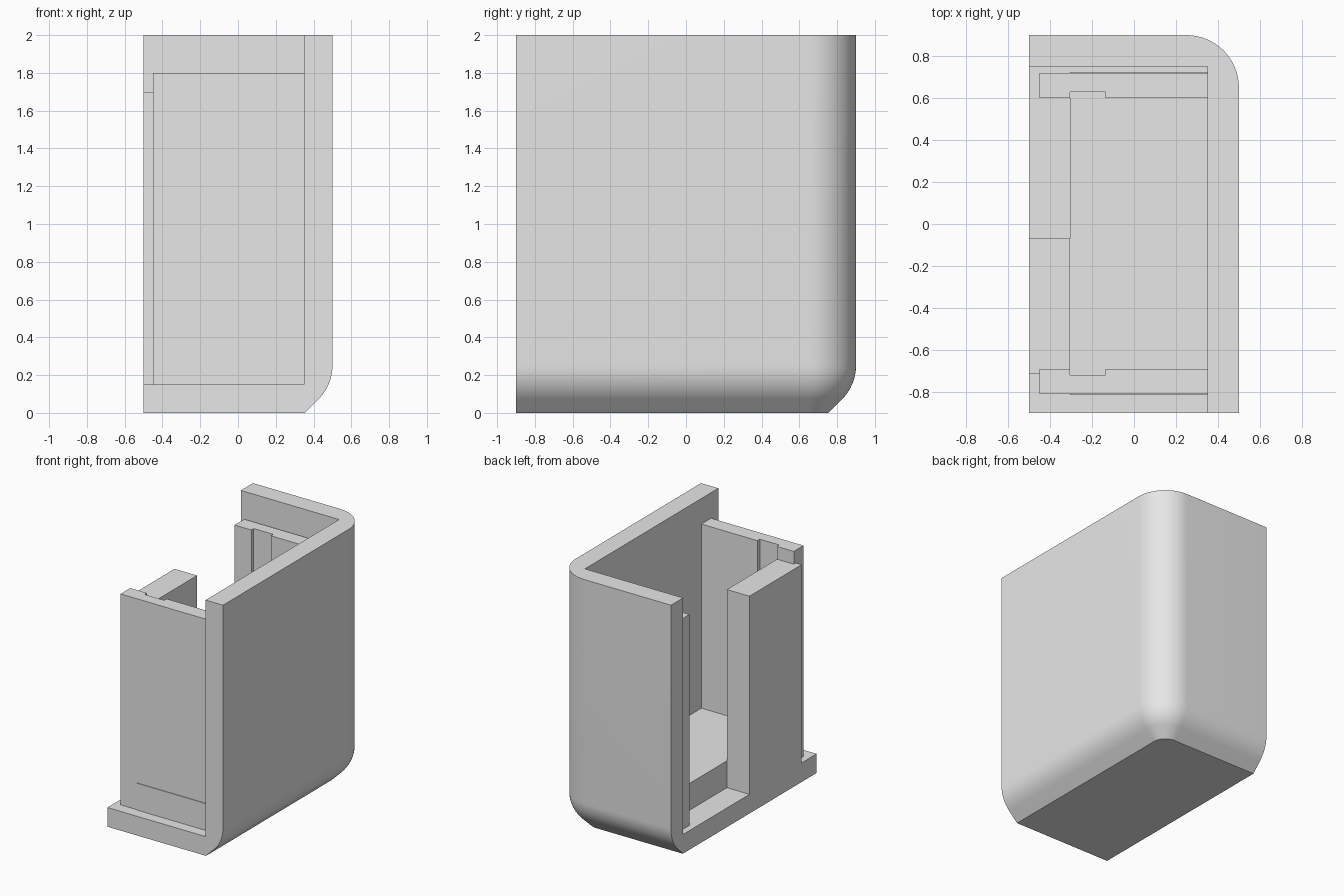
import bpy, bmesh, math

if "Cube" in bpy.data.objects:
    bpy.data.objects.remove(bpy.data.objects["Cube"])

grey = bpy.data.materials.new("light_grey")
grey.diffuse_color = (0.8, 0.8, 0.8, 1)
grey.use_nodes = True
grey.node_tree.nodes["Principled BSDF"].inputs["Base Color"].default_value = grey.diffuse_color


def make_object(name, bm):
    bmesh.ops.recalc_face_normals(bm, faces=bm.faces)
    mesh = bpy.data.meshes.new(name)
    bm.to_mesh(mesh)
    bm.free()
    mesh.materials.append(grey)
    ob = bpy.data.objects.new(name, mesh)
    bpy.context.collection.objects.link(ob)
    return ob


def loft(name, rings):
    """Solid through matching closed rings of 3D points, capped at both ends."""
    bm = bmesh.new()
    rows = [[bm.verts.new(p) for p in ring] for ring in rings]
    n = len(rows[0])
    for a, b in zip(rows, rows[1:]):
        for i in range(n):
            j = (i + 1) % n
            bm.faces.new((a[i], a[j], b[j], b[i]))
    bm.faces.new(rows[0])
    bm.faces.new(rows[-1])
    return make_object(name, bm)


def prism(name, outline, z0, z1):
    return loft(name, [[(x, y, z) for x, y in outline] for z in (z0, z1)])


def box(name, x0, x1, y0, y1, z0, z1):
    return prism(name, [(x0, y0), (x1, y0), (x1, y1), (x0, y1)], z0, z1)


# Outer shell: rounded back right corner, lower edges rounded into a 45 degree chamfer
R = 0.25


def shell_ring(inset, z):
    r = R - inset
    pts = [(-0.5, -0.9, z), (0.5 - inset, -0.9, z)]
    for i in range(17):
        a = math.pi / 2 * i / 16
        pts.append((0.25 + r * math.cos(a), 0.65 + r * math.sin(a), z))
    return pts + [(-0.5, 0.9 - inset, z)]


rings = [shell_ring(0.1465, 0)]
for i in range(11):
    a = math.radians(45 - 4.5 * i)
    rings.append(shell_ring(R * (1 - math.cos(a)), R * (1 - math.sin(a))))
rings.append(shell_ring(0, 2))
shell = loft("outer_shell", rings)

# Hollow out the shell, leaving floor, right wall and back wall
cutter = box("shell_cutter", -1, 0.35, -1.5, 0.75, 0.15, 3)
cutter.hide_render = True
cutter.hide_set(True)
cut = shell.modifiers.new("hollow", 'BOOLEAN')
cut.operation = 'DIFFERENCE'
cut.solver = 'EXACT'
cut.object = cutter
bpy.context.view_layer.objects.active = shell
shell.select_set(True)
bpy.ops.object.modifier_apply(modifier=cut.name)
bpy.data.objects.remove(cutter)
bpy.ops.object.shade_smooth_by_angle(angle=math.radians(30))

# Pair of grooved inner walls, mirrored about the tray centre line
MID = -0.045
groove_wall = [(-0.45, 0.765), (-0.45, 0.645), (-0.305, 0.645), (-0.305, 0.675),
               (-0.135, 0.675), (-0.135, 0.645), (0.35, 0.645), (0.35, 0.765)]
for name, side in (("back_inner_wall", 1), ("front_inner_wall", -1)):
    prism(name, [(x, MID + side * y) for x, y in groove_wall], 0.15, 1.8)

# Raised floor block, standing slightly proud of the inner walls
box("raised_floor", -0.305, 0.35, -0.815, 0.725, 0.15, 0.36)

# Partial left wall
box("left_wall", -0.5, -0.305, -0.715, -0.07, 0.15, 1.7)
